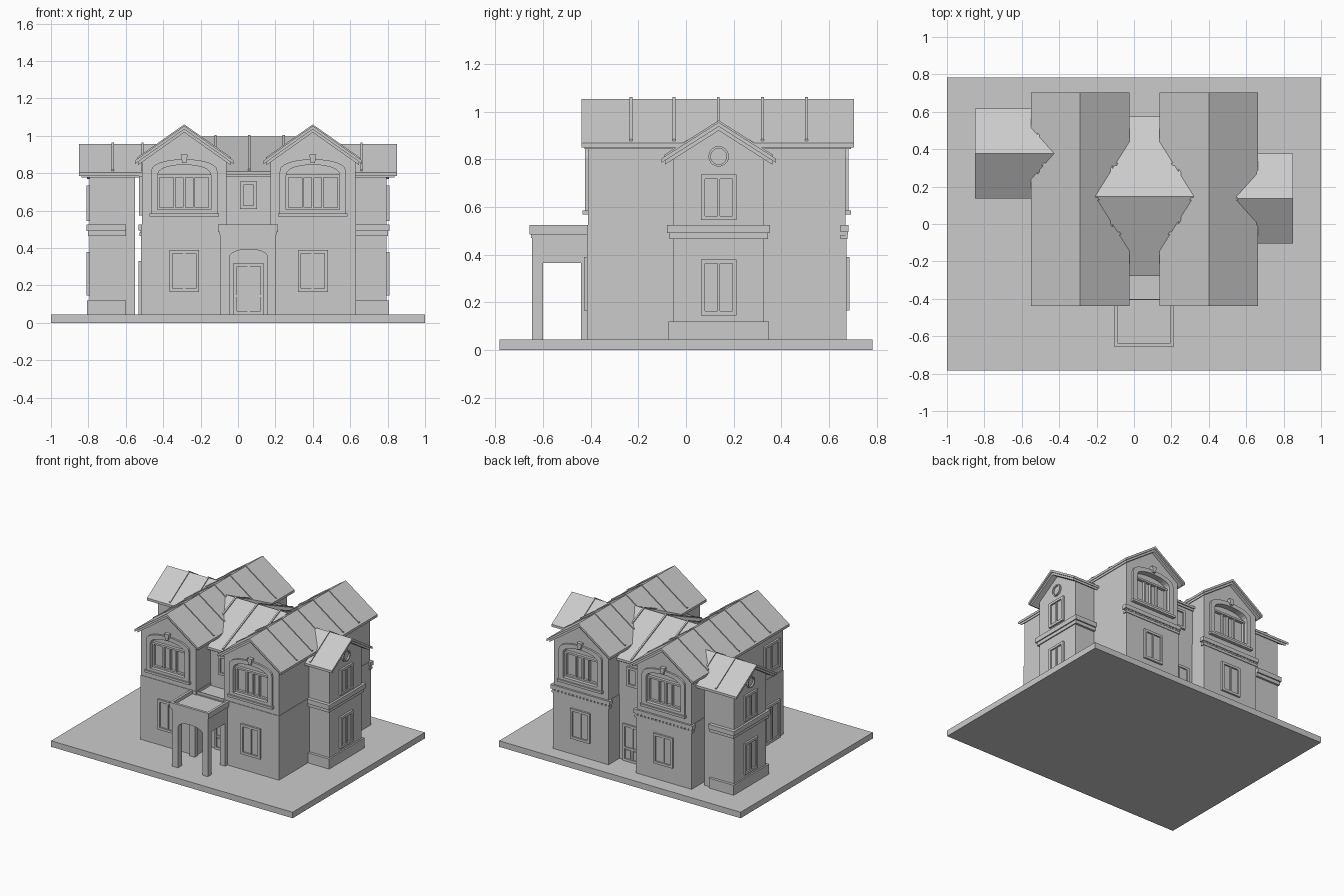
import bpy, bmesh, math

if "Cube" in bpy.data.objects:
    bpy.data.objects.remove(bpy.data.objects["Cube"], do_unlink=True)

grey = bpy.data.materials.new("plain_grey")
grey.use_nodes = True
tone = (0.6, 0.6, 0.6, 1)
grey.diffuse_color = tone
grey.node_tree.nodes["Principled BSDF"].inputs["Base Color"].default_value = tone

GROUND, FLOOR = 0.045, 0.525
FRONT, BACK = -0.41, 0.668
MID = 0.057


def solid(name, loops, axis, a, b):
    """Extrude one outline, or a ring between two outlines, along an axis."""
    bm = bmesh.new()

    def point(u, v, t):
        return {"x": (t, u, v), "y": (u, t, v), "z": (u, v, t)}[axis]

    rows = [[[bm.verts.new(point(u, v, t)) for u, v in loop] for t in (a, b)] for loop in loops]
    n = len(loops[0])
    for lo, hi in rows:
        for i in range(n):
            j = (i + 1) % n
            bm.faces.new((lo[i], lo[j], hi[j], hi[i]))
    for end in (0, 1):
        if len(loops) == 1:
            bm.faces.new(rows[0][end])
        else:
            p, q = rows[0][end], rows[1][end]
            for i in range(n):
                j = (i + 1) % n
                bm.faces.new((p[i], p[j], q[j], q[i]))
    bmesh.ops.recalc_face_normals(bm, faces=bm.faces)
    mesh = bpy.data.meshes.new(name)
    bm.to_mesh(mesh)
    bm.free()
    mesh.materials.append(grey)
    ob = bpy.data.objects.new(name, mesh)
    bpy.context.scene.collection.objects.link(ob)
    return ob


def rect(u0, u1, v0, v1):
    return [(u0, v0), (u1, v0), (u1, v1), (u0, v1)]


def box(name, x0, x1, y0, y1, z0, z1):
    return solid(name, [rect(x0, x1, y0, y1)], "z", z0, z1)


def arch(u, w, z0, spring, rise, n=12):
    """Opening outline with a curved head."""
    curve = [(u + w / 2 * math.cos(math.pi * i / n), spring + rise * math.sin(math.pi * i / n) ** 0.8)
             for i in range(n + 1)]
    return [(u - w / 2, z0), (u + w / 2, z0)] + curve


def chevron(c, half, ridge, eave, thick):
    return [(c - half, eave), (c, ridge), (c + half, eave),
            (c + half, eave - thick), (c, ridge - thick), (c - half, eave - thick)]


def roof(name, axis, c, half, ridge, eave, a, b, battens):
    slope = (ridge - eave) / half
    solid(name, [chevron(c, half, ridge, eave, 0.018)], axis, a, b)
    inner = half - 0.015
    solid(name + "_fascia", [chevron(c, inner, ridge - 0.015, ridge - 0.015 - slope * inner, 0.02)],
          axis, a + 0.012, b - 0.012)
    for t in battens:
        solid(name + "_batten", [chevron(c, half - 0.012, ridge + 0.008, eave + 0.008 + slope * 0.012, 0.02)],
              axis, t - 0.006, t + 0.006)


def gable(c, half, z0, side, peak):
    return [(c - half, z0), (c + half, z0), (c + half, side), (c, peak), (c - half, side)]


def window(name, axis, wall, s, u, w, z0, z1, cols=2, deep=0.014):
    """Framed rectangular window on a wall that faces direction s."""
    f = 0.018
    outer, inner = rect(u - w / 2, u + w / 2, z0, z1), rect(u - w / 2 + f, u + w / 2 - f, z0 + f, z1 - f)
    solid(name + "_frame", [outer, inner], axis, wall - s * 0.005, wall + s * deep)
    solid(name + "_pane", [inner], axis, wall - s * 0.005, wall + s * 0.003)
    for i in range(1, cols):
        m = u - w / 2 + w * i / cols
        solid(name + "_mullion", [rect(m - 0.006, m + 0.006, z0 + f, z1 - f)], axis, wall, wall + s * deep * 0.7)


def big_window(name, wall, s, u, host):
    """Arched window set into the gable, with sill and keystone."""
    outer, inner = arch(u, 0.355, 0.57, 0.807, 0.068), arch(u, 0.285, 0.605, 0.787, 0.058)
    solid(name + "_surround", [outer, inner], "y", wall - s * 0.005, wall + s * 0.014)
    cutter = solid(name + "_cutter", [inner], "y", wall - s * 0.03, wall + s * 0.05)
    cutter.hide_render = True
    cutter.hide_set(True)
    cut = host.modifiers.new(name, "BOOLEAN")
    cut.operation, cut.object, cut.solver = "DIFFERENCE", cutter, "EXACT"
    solid(name + "_sill", [rect(u - 0.185, u + 0.185, 0.568, 0.585)], "y", wall, wall + s * 0.024)
    solid(name + "_transom", [rect(u - 0.1425, u + 0.1425, 0.778, 0.792)], "y", wall - s * 0.031, wall - s * 0.008)
    for m in (-0.137, -0.052, 0, 0.052, 0.137):
        solid(name + "_mullion", [rect(u + m - 0.006, u + m + 0.006, 0.605, 0.785)],
              "y", wall - s * 0.031, wall - s * 0.012)
    solid(name + "_bottom_rail", [rect(u - 0.1425, u + 0.1425, 0.605, 0.617)], "y", wall - s * 0.031, wall - s * 0.012)
    key = [(u - 0.011, 0.855), (u + 0.011, 0.855), (u + 0.019, 0.9), (u - 0.019, 0.9)]
    solid(name + "_keystone", [key], "y", wall, wall + s * 0.026)


def door(name, wall, s):
    """Double door with lower panels."""
    window(name, "y", wall, s, MID, 0.16, GROUND, 0.32, 2, 0.012)
    for u in (MID - 0.035, MID + 0.035):
        solid(name + "_panel", [rect(u - 0.022, u + 0.022, 0.07, 0.13)], "y", wall, wall + s * 0.01)
    solid(name + "_rail", [rect(MID - 0.07, MID + 0.07, 0.138, 0.15)], "y", wall, wall + s * 0.01)


# Ground slab
box("ground_slab", -1, 1, -0.782, 0.782, 0, GROUND)

# Two main wings with front and back gables
for side, c in (("right", -0.2875), ("left", 0.4)):
    name = side + "_wing"
    walls = solid(name + "_walls", [gable(c, 0.227, FLOOR, 0.865, 1.03)], "y", FRONT, BACK)
    box(name + "_lower_walls", c - 0.23, c + 0.23, FRONT - 0.004, BACK + 0.004, GROUND, FLOOR)
    roof(name + "_roof", "y", c, 0.2625, 1.053, 0.868, -0.438, 0.704, (-0.23, -0.05, 0.135, 0.32, 0.505))
    for end, wall, s in (("front", FRONT, -1), ("back", BACK, 1)):
        big_window(f"{name}_{end}_window", wall, s, c, walls)
        window(f"{name}_{end}_lower_window", "y", wall + s * 0.004, s, c, 0.16, 0.165, 0.39)
    # Back cornice with a row of small blocks
    box(name + "_cornice", c - 0.245, c + 0.245, BACK - 0.02, BACK + 0.014, 0.495, FLOOR)
    box(name + "_cornice_step", c - 0.238, c + 0.238, BACK - 0.02, BACK + 0.009, 0.465, 0.482)
    for i in range(16):
        x = c - 0.225 + 0.03 * i
        box(name + "_cornice_block", x - 0.008, x + 0.008, BACK, BACK + 0.011, 0.482, 0.495)

# Middle block between the wings
mid_front, mid_back = -0.24, 0.545
box("middle_walls", -0.08, 0.19, mid_front, mid_back, GROUND, 0.815)
roof("middle_roof", "x", 0.148, 0.426, 0.997, 0.808, -0.25, 0.37, (-0.12, 0.06, 0.245))
for end, wall, s in (("front", mid_front, -1), ("back", mid_back, 1)):
    window(f"middle_{end}_window", "y", wall, s, MID, 0.09, 0.61, 0.755, 1)
    door(f"{end}_door", wall, s)

# Gabled bays on the two sides
for side, s, c, inner, battens in (("left", 1, 0.137, 0.5, (0.66,)), ("right", -1, 0.377, 0.42, (0.67, 0.51))):
    name = side + "_bay"

    def span(lo, hi):
        return sorted((s * lo, s * hi))

    solid(name + "_walls", [gable(c, 0.19, GROUND, 0.81, 0.935)], "x", *span(0.55, 0.795))
    roof(name + "_roof", "x", c, 0.24, 0.955, 0.803, *span(inner, 0.85), [s * t for t in battens])
    for part, grow, z0, z1 in (("plinth", 0.02, GROUND, 0.12), ("cornice_step", 0.016, 0.465, 0.495),
                               ("cornice", 0.026, 0.49, FLOOR)):
        x0, x1 = span(0.6, 0.79 + grow * 0.8)
        box(f"{name}_{part}", x0, x1, c - 0.19 - grow, c + 0.19 + grow, z0, z1)
    window(name + "_upper_window", "x", s * 0.795, s, c, 0.15, 0.545, 0.735)
    window(name + "_lower_window", "x", s * 0.795, s, c, 0.15, 0.145, 0.38)
    # Round vent in the gable
    circles = [[(c + r * math.cos(math.tau * i / 20), 0.812 + r * math.sin(math.tau * i / 20))
                for i in range(20)] for r in (0.043, 0.033)]
    solid(name + "_vent_ring", circles, "x", s * 0.79, s * 0.807)

# Openings on the plain side wall
window("side_window", "x", -0.5145, -1, -0.27, 0.18, 0.575, 0.785)
window("side_door", "x", -0.5175, -1, -0.27, 0.18, GROUND, 0.33)

# Porch: arched front, open sides, rimmed flat roof
x0, x1, y0 = MID - 0.152, MID + 0.145, -0.645
opening = arch(MID, 0.205, GROUND, 0.345, 0.048)[2:]
front = [(x0, GROUND), (x0, 0.475), (x1, 0.475), (x1, GROUND), (MID + 0.1025, GROUND)]
solid("porch_front", [front + opening + [(MID - 0.1025, GROUND)]], "y", y0, y0 + 0.045)
side_panel = [(y0, GROUND), (y0, 0.475), (-0.4, 0.475), (-0.4, GROUND), (-0.44, GROUND),
              (-0.44, 0.365), (-0.6, 0.365), (-0.6, GROUND)]
for a, b in ((x0, x0 + 0.045), (x1 - 0.045, x1)):
    solid("porch_side", [side_panel], "x", a, b)
box("porch_roof", x0 - 0.004, x1 + 0.004, y0 - 0.004, -0.4, 0.47, 0.5)
box("porch_roof_link", -0.07, 0.18, -0.41, mid_front, 0.47, 0.505)
solid("porch_rim", [rect(-0.107, 0.215, -0.656, -0.4), rect(-0.088, 0.196, -0.637, -0.405)], "z", 0.485, FLOOR)
